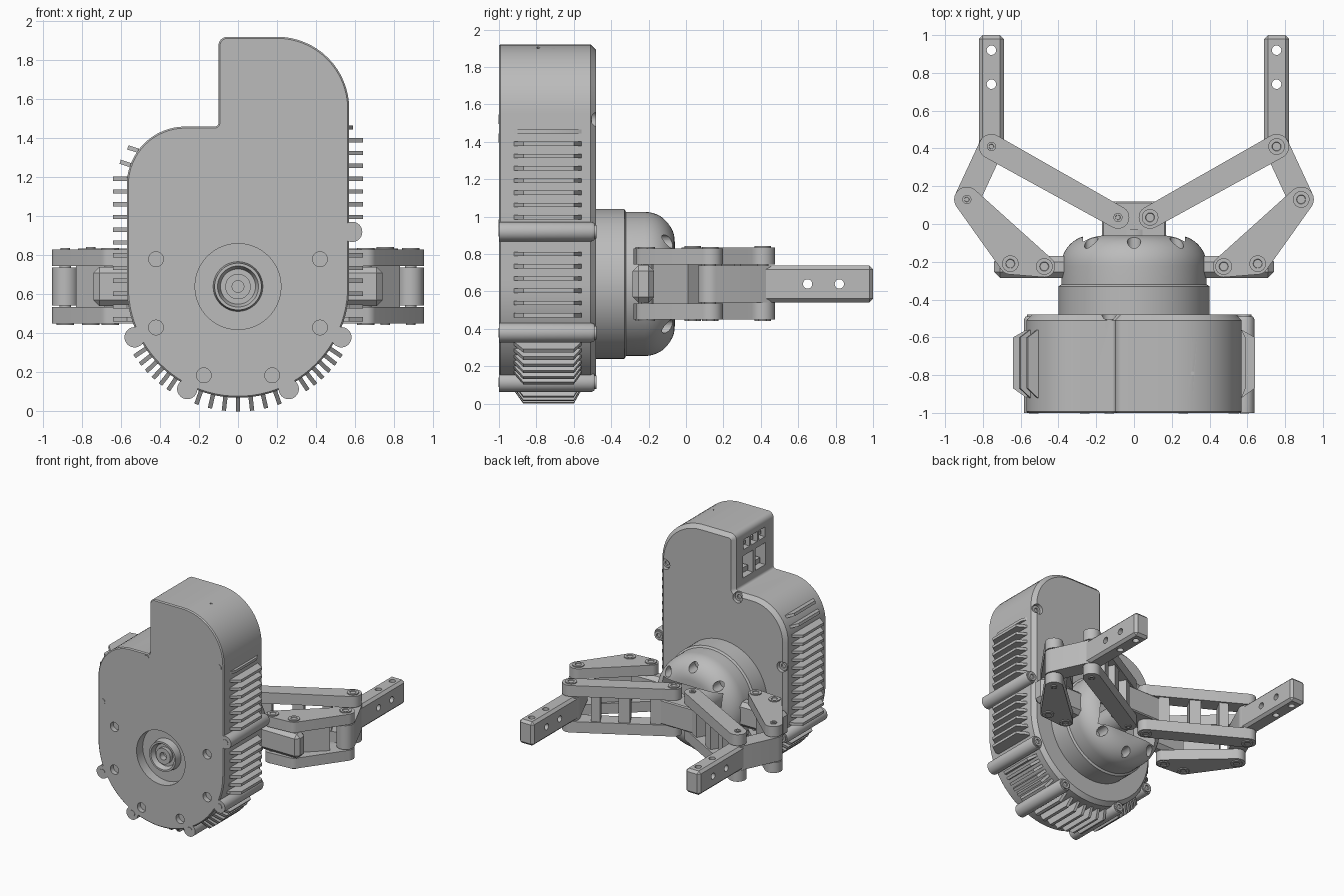
import bpy, bmesh
from math import sin, cos, radians, pi, atan2
from mathutils import Vector, Matrix

if "Cube" in bpy.data.objects:
    bpy.data.objects.remove(bpy.data.objects["Cube"])

grey = bpy.data.materials.new("machined grey")
grey.use_nodes = True
grey.diffuse_color = (0.5, 0.5, 0.5, 1)
grey.node_tree.nodes["Principled BSDF"].inputs["Base Color"].default_value = (0.5, 0.5, 0.5, 1)

AXIS = 0.64          # height of the main shaft


def finish(name, bm, cutter=None):
    """Turn a bmesh into an object, optionally cutting it with another bmesh."""
    bmesh.ops.recalc_face_normals(bm, faces=bm.faces)
    me = bpy.data.meshes.new(name)
    bm.to_mesh(me)
    bm.free()
    ob = bpy.data.objects.new(name, me)
    bpy.context.collection.objects.link(ob)
    if cutter:
        tool = finish("cutter", cutter)
        tool.hide_render = True
        mod = ob.modifiers.new("cut", 'BOOLEAN')
        mod.operation, mod.solver, mod.object = 'DIFFERENCE', 'EXACT', tool
        bpy.context.view_layer.update()
        cut = bpy.data.meshes.new_from_object(ob.evaluated_get(bpy.context.evaluated_depsgraph_get()))
        ob.modifiers.clear()
        if len(cut.polygons) > len(me.polygons):
            ob.data = cut
        bpy.data.objects.remove(tool)
    ob.data.materials.clear()
    ob.data.materials.append(grey)
    bpy.ops.object.select_all(action='DESELECT')
    ob.select_set(True)
    bpy.context.view_layer.objects.active = ob
    bpy.ops.object.shade_smooth_by_angle(angle=radians(30))
    return ob


def lathe(bm, profile, centre, axis='y', n=32):
    """Revolve (radius, position) pairs about an axis through centre."""
    rings = []
    for r, h in profile:
        ring = []
        for i in range(n):
            u, v = r * cos(2 * pi * i / n), r * sin(2 * pi * i / n)
            p = {'x': (h, u, v), 'y': (u, h, v), 'z': (u, v, h)}[axis]
            ring.append(bm.verts.new(Vector(p) + Vector(centre)))
        rings.append(ring)
    for a, b in zip(rings, rings[1:]):
        for i in range(n):
            j = (i + 1) % n
            bm.faces.new((a[i], a[j], b[j], b[i]))
    bmesh.ops.remove_doubles(bm, verts=[v for g in rings for v in g], dist=1e-5)


def rod(bm, r, lo, hi, centre, axis='y', n=32):
    lathe(bm, [(0, lo), (r, lo), (r, hi), (0, hi)], centre, axis, n)


def loft(bm, loops):
    """Close a solid through matching loops of points."""
    layers = [[bm.verts.new(p) for p in loop] for loop in loops]
    bm.faces.new(layers[0][::-1])
    bm.faces.new(layers[-1])
    for a, b in zip(layers, layers[1:]):
        for i in range(len(a)):
            j = (i + 1) % len(a)
            bm.faces.new((a[i], a[j], b[j], b[i]))


def box(bm, lo, hi, bevel=0, turn=None):
    lo, hi = Vector(lo), Vector(hi)
    m = Matrix.Translation((lo + hi) / 2) @ (turn or Matrix()) @ Matrix.Diagonal((*(hi - lo), 1))
    verts = bmesh.ops.create_cube(bm, size=1, matrix=m)["verts"]
    if bevel:
        edges = list({e for v in verts for e in v.link_edges})
        bmesh.ops.bevel(bm, geom=edges, offset=bevel, segments=1, affect='EDGES')


def hull(bm, circles, lo, hi, n=40):
    """Plate wrapped round circles given as (x, y, radius)."""
    part = bmesh.new()
    for x, y, r in circles:
        for i in range(n):
            a = 2 * pi * i / n
            for z in (lo, hi):
                part.verts.new((x + r * cos(a), y + r * sin(a), z))
    bmesh.ops.convex_hull(part, input=part.verts)
    bmesh.ops.delete(part, geom=[v for v in part.verts if not v.link_faces], context='VERTS')
    bmesh.ops.dissolve_limit(part, angle_limit=radians(1), verts=part.verts, edges=part.edges)
    me = bpy.data.meshes.new("temp")
    part.to_mesh(me)
    part.free()
    bm.from_mesh(me)
    bpy.data.meshes.remove(me)


def arc(x, z, r, a, b, n=16):
    return [(x + r * cos(radians(a + (b - a) * i / n)), z + r * sin(radians(a + (b - a) * i / n)))
            for i in range(n + 1)]


def outline(y, inset):
    """Housing outline at depth y, drawn in by inset."""
    pts = (arc(0, AXIS, 0.57 - inset, 180, 360, 48) + arc(0.2, 1.55, 0.37 - inset, 0, 90)
           + arc(-0.055, 1.875, 0.045 - inset, 90, 180, 6) + arc(-0.12, 1.48, 0.02 + inset, 0, -90, 4)
           + arc(-0.27, 1.16, 0.3 - inset, 90, 180))
    return [(x, y, z) for x, z in pts]


# Housing with chamfered front and back rims
bm = bmesh.new()
loft(bm, [outline(-1, 0.008), outline(-0.992, 0), outline(-0.51, 0), outline(-0.48, 0.03)])
holes = bmesh.new()
rod(holes, 0.22, -1.1, -0.92, (0, 0, AXIS), n=64)
for x, z in ((0.42, 0.78), (0.42, 0.43), (0.175, 0.185)):
    for s in (-1, 1):
        rod(holes, 0.038, -1.1, -0.96, (s * x, 0, z), n=24)
inner_screws = [(-0.53, 0.96), (-0.13, 1.42), (0.525, 1.52)]
for x, z in inner_screws:
    rod(holes, 0.042, -0.515, -0.4, (x, 0, z), n=24)
# sockets in the side of the tower
for y in (-0.82, -0.66):
    box(holes, (-0.2, y - 0.065, 1.53), (0.05, y + 0.065, 1.71))
for y in (-0.84, -0.74, -0.64):
    box(holes, (-0.2, y - 0.04, 1.76), (0.02, y + 0.04, 1.84))
rod(holes, 0.01, 1.9, 2, (0.31, -0.79, 0), 'z', 12)
finish("housing", bm, holes)

# Socket contact blocks
bm = bmesh.new()
for y in (-0.82, -0.66):
    box(bm, (-0.07, y - 0.04, 1.55), (0.06, y + 0.04, 1.59))
for y in (-0.84, -0.74, -0.64):
    box(bm, (-0.08, y - 0.015, 1.785), (0.03, y + 0.015, 1.815))
finish("socket_contacts", bm)

# Screw bosses around the rim and the screw heads
bosses = [(s * x, z) for s in (-1, 1) for x, z in ((0.53, 0.38), (0.26, 0.115))] + [(0.585, 0.92)]
bm, heads = bmesh.new(), bmesh.new()
for x, z in bosses:
    lathe(bm, [(0, -1), (0.052, -1), (0.052, -0.505), (0.045, -0.49), (0, -0.49)], (x, 0, z))
finish("screw_bosses", bm)
for x, z in bosses + inner_screws:
    y = -0.49 if (x, z) in bosses else -0.515
    lathe(heads, [(0.036, y - 0.01), (0.036, y + 0.012), (0.018, y + 0.012), (0.018, y), (0, y)], (x, 0, z), n=20)
    rod(heads, 0.025, -1.003, -0.99, (x, 0, z), n=20)
finish("housing_screws", heads)

# Cooling fins
bm = bmesh.new()


def fin(x, z, angle, length=0.07, thick=0.022):
    out = Vector((cos(radians(angle)), 0, sin(radians(angle))))
    side = Vector((-out.z, 0, out.x)) * thick / 2
    section = [Vector((x, y, z)) + out * d
               for d, y in ((-0.06, -0.92), (0, -0.92), (length, -0.87),
                            (length, -0.6), (0, -0.56), (-0.06, -0.56))]
    loft(bm, [[p - side for p in section], [p + side for p in section]])


for k in range(16):
    z = 1.455 - 0.0655 * k
    if abs(z - 0.92) > 0.06:
        fin(0.57, z, 0, 0.02 if k == 0 else 0.07)
    if z < 1.22:
        fin(-0.57, z, 180)
for a in (20, 36):
    fin(-0.27 - 0.3 * cos(radians(a)), 1.16 + 0.3 * sin(radians(a)), 162, 0.055)
low = [6.5 * k for k in range(-3, 4)] + [s * (34 + 4.4 * k) for s in (-1, 1) for k in range(6)]
for a in low:
    fin(0.57 * sin(radians(a)), AXIS - 0.57 * cos(radians(a)), a - 90)
finish("cooling_fins", bm)

# Front shaft hub
bm = bmesh.new()
lathe(bm, [(0, -0.9), (0.13, -0.9), (0.12, -0.98), (0.105, -0.98), (0.09, -0.94), (0.065, -0.94),
           (0.065, -0.97), (0.03, -0.97), (0.03, -0.92), (0, -0.92)], (0, 0, AXIS), n=48)
finish("shaft_hub", bm)

# Rounded gripper base with a pocket for the linkage and drilled shoulder
bm, holes = bmesh.new(), bmesh.new()
shoulder = arc(0.225, -0.22, 0.16, 0, 90, 12)
lathe(bm, [(0, -0.49), (0.4, -0.49), (0.4, -0.33), (0.385, -0.32)]
      + shoulder + [(0, -0.06)], (0, 0, AXIS), n=96)
box(holes, (-0.27, -0.33, 0.46), (0.27, 0, 0.82))
for k in range(8):
    if k % 4:
        a = k * pi / 4
        rod(holes, 0.036, -0.17, 0, (0.32 * cos(a), 0, AXIS + 0.32 * sin(a)), n=24)
finish("gripper_base", bm, holes)

# Sliding cross head in the pocket
bm = bmesh.new()
rod(bm, 0.11, -0.36, -0.03, (0, 0, AXIS))
box(bm, (-0.17, -0.07, 0.54), (0.17, 0.12, 0.74), 0.008)
finish("cross_head", bm)

LEVELS = ((0.45, 0.535), (0.745, 0.83))      # lower and upper plates


def arm(s, label):
    A, B, C, D, E = [(s * x, y) for x, y in
                     ((0.475, -0.225), (0.655, -0.21), (0.885, 0.13), (0.755, 0.41), (0.085, 0.035))]

    def web(bm, p, q, a, b, thick):
        """Upright wall along p to q between the fractions a and b."""
        d = Vector(q) - Vector(p)
        mid = Vector(p) + d * (a + b) / 2
        half = Vector((d.length * (b - a) / 2, thick / 2))
        box(bm, (mid.x - half.x, mid.y - half.y, 0.53), (mid.x + half.x, mid.y + half.y, 0.75), 0,
            Matrix.Rotation(atan2(d.y, d.x), 4, 'Z'))

    # fixed knuckle
    bm = bmesh.new()
    x0, x1 = sorted((s * 0.3, s * 0.74))
    box(bm, (x0, -0.285, 0.54), (x1, -0.17, 0.74), 0.03)
    finish(label + "_knuckle", bm)

    # triangular crank plates with a wall between them
    bm = bmesh.new()
    for lo, hi in LEVELS:
        hull(bm, [(*A, 0.057), (*B, 0.057), (*C, 0.067)], lo, hi)
    web(bm, ((A[0] + B[0]) / 2, -0.17), C, 0.1, 0.72, 0.1)
    finish(label + "_crank", bm)

    # coupler: two rails joined by posts, leaving windows
    bm = bmesh.new()
    for lo, hi in LEVELS:
        hull(bm, [(*E, 0.06), (*D, 0.066)], lo, hi + 0.005)
    for a, b in ((0.12, 0.22), (0.42, 0.53), (0.71, 0.8)):
        web(bm, E, D, a, b, 0.1)
    finish(label + "_coupler", bm)

    # bent finger with drilled tip
    bm = bmesh.new()
    hull(bm, [(*C, 0.067), (*D, 0.067)], 0.542, 0.738)
    finish(label + "_finger_root", bm)
    bm, holes = bmesh.new(), bmesh.new()
    box(bm, (D[0] - 0.066, 0.4, 0.542), (D[0] + 0.066, 1, 0.738), 0.02)
    for y in (0.74, 0.92):
        rod(holes, 0.025, 0.4, 0.9, (D[0], y, 0), 'z', 20)
    for y in (0.65, 0.82):
        rod(holes, 0.025, -0.2, 0.2, (D[0], y, AXIS), 'x', 20)
    finish(label + "_finger", bm, holes)

    # pivot screws: ringed heads on one side, plain pin ends on the other
    bm = bmesh.new()
    for p in (A, B, C, D, E):
        for side in (-1, 1):
            top = 0.195 if p in (D, E) and side > 0 else 0.19
            r = 0.044 if p in (A, B) or side == s else 0.024
            lathe(bm, [(r, side * (top - 0.02)), (r, side * (top + 0.008)), (r * 0.55, side * (top + 0.008)),
                       (r * 0.5, side * (top + 0.002)), (0, side * (top + 0.002))], (*p, AXIS), 'z', 24)
        rod(bm, 0.03, -0.18, 0.18, (*p, AXIS), 'z', 20)
    finish(label + "_pivots", bm)


arm(1, "left")
arm(-1, "right")
